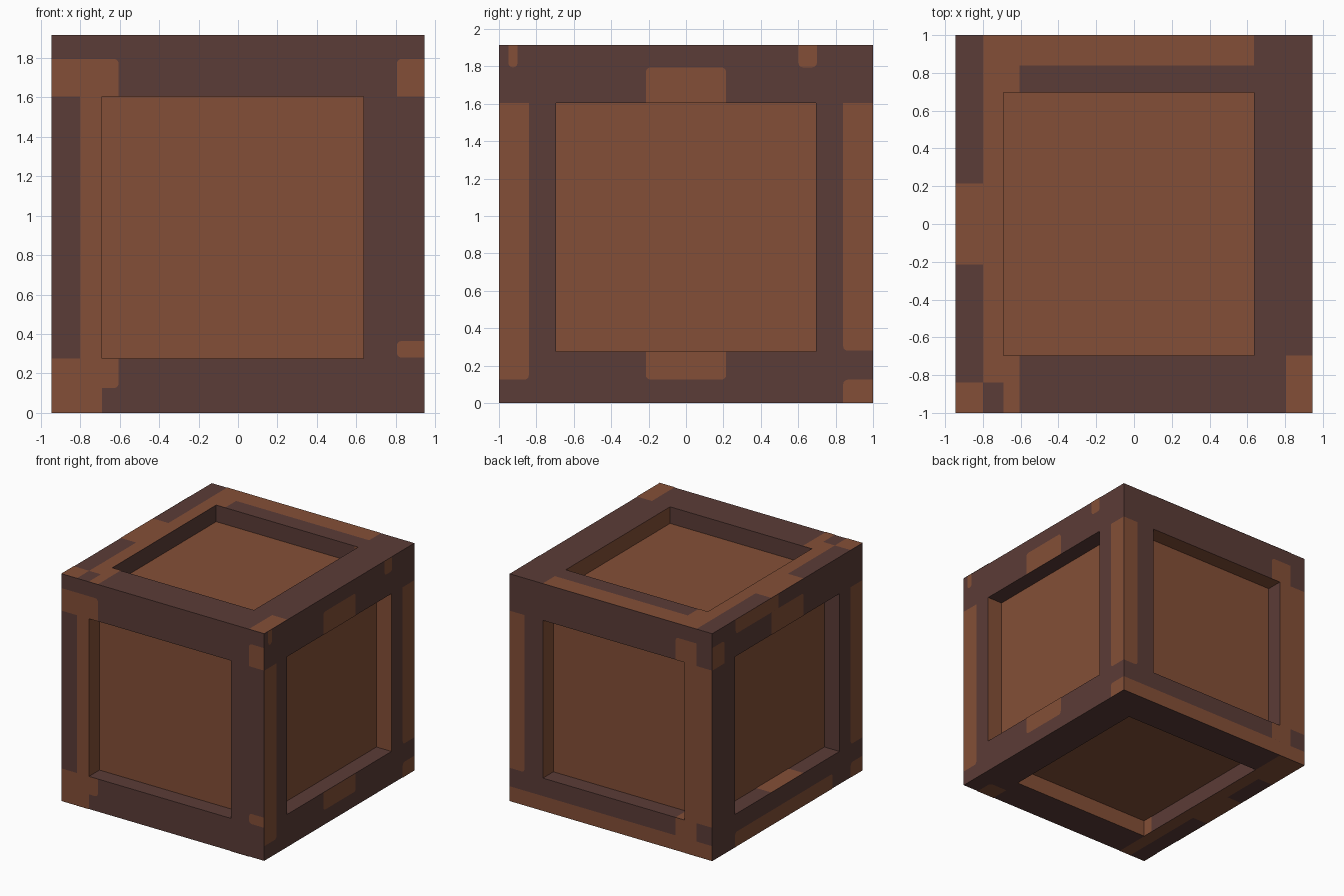
import bpy, bmesh, math
from mathutils import Vector

cube = bpy.data.objects.get("Cube")
if cube:
    bpy.data.objects.remove(cube, do_unlink=True)


def material(name, rgb):
    m = bpy.data.materials.new(name)
    m.use_nodes = True
    m.diffuse_color = (*rgb, 1)
    m.node_tree.nodes["Principled BSDF"].inputs["Base Color"].default_value = (*rgb, 1)
    return m


DARK = material("dark_brown", (0.105, 0.045, 0.038))
LIGHT = material("light_brown", (0.231, 0.078, 0.038))

# Outer bounds, panel openings and recess depth
LO, HI = (-0.945, -1, 0), (0.945, 1, 1.915)
OPEN_LO, OPEN_HI = (-0.69, -0.695, 0.275), (0.635, 0.695, 1.605)
DEPTH = 0.14
ROUND = 0.025
LIFT = 0.002

# Named spans across the frame boards, from which every worn patch is made
x_all = (LO[0], HI[0])
x_rim = (LO[0], -0.8)
x_rail = (-0.8, OPEN_LO[0])
x_board = (LO[0], OPEN_LO[0])
x_lap = (-0.8, -0.605)
x_shoulder = (LO[0], -0.605)
x_step = (OPEN_LO[0], -0.605)
x_long = (-0.8, OPEN_HI[0])
x_far = (0.805, HI[0])
y_all = (LO[1], HI[1])
y_front = (LO[1], -0.84)
y_back = (0.84, HI[1])
y_mid = (-0.215, 0.215)
y_sill = (LO[1], OPEN_LO[1])
y_head = (OPEN_HI[1], HI[1])
y_rail = (-0.84, HI[1])
y_notch = (-0.84, OPEN_LO[1])
z_foot = (LO[2], 0.125)
z_low = (0.125, OPEN_LO[2])
z_base = (LO[2], OPEN_LO[2])
z_post = (0.28, OPEN_HI[2])
z_high = (OPEN_HI[2], 1.795)
z_tall = (LO[2], 1.795)
z_tip = (1.795, HI[2])

# Each side: axis, direction, light recess walls, worn patches as pairs of spans
SIDES = {
    "front": (1, -1, ("u_low", "v_high"), [
        (x_rail, z_tall), (x_shoulder, z_high), (x_board, z_base),
        (x_lap, z_low), (x_far, z_high), (x_far, (0.28, 0.365))]),
    "back": (1, 1, ("u_high", "v_high"), [
        (x_far, z_post), (x_all, z_foot), (x_lap, z_high),
        (x_rail, z_tall), (x_board, z_post), (x_lap, z_low)]),
    "left": (0, 1, ("u_low", "u_high"), [
        (y_front, (0.125, OPEN_HI[2])), ((-0.95, -0.9), z_tip), ((0.6, 0.7), z_tip),
        (y_mid, z_high), (y_mid, z_low), (y_back, z_post), (y_back, z_foot)]),
    "right": (0, -1, (), [
        (y_back, z_high), ((0.12, 0.69), z_tip), (y_mid, z_high),
        (y_front, z_post), ((-0.6, 0.7), z_foot), (y_front, z_foot)]),
    "top": (2, 1, ("u_high",), [
        (x_long, y_back), (x_rail, y_rail), (x_lap, y_head), (x_board, y_mid),
        (x_rim, y_front), (x_step, y_sill), (x_lap, y_notch), (x_far, y_sill)]),
    "bottom": (2, -1, ("u_high", "v_low"), [
        (x_rail, y_all), (x_board, y_mid), (x_board, (0.6, HI[1])),
        ((OPEN_HI[0], 0.8), y_front)]),
}


def point(axis, u, v, w):
    p = [u, v]
    p.insert(axis, w)
    return Vector(p)


def spans(axis, lo, hi):
    return [(lo[i], hi[i]) for i in range(3) if i != axis]


def corners(rect):
    (u0, u1), (v0, v1) = rect
    return [(u0, v0), (u1, v0), (u1, v1), (u0, v1)]


def finish(name, bm, mats):
    mesh = bpy.data.meshes.new(name)
    bm.to_mesh(mesh)
    bm.free()
    for m in mats:
        mesh.materials.append(m)
    bpy.context.collection.objects.link(bpy.data.objects.new(name, mesh))


def outline(rect, others, limits):
    """Rectangle with rounded corners wherever a corner stands free."""
    pts = []
    for i, (u, v) in enumerate(corners(rect)):
        joined = any(a[0] <= u <= a[1] and b[0] <= v <= b[1] for a, b in others)
        if joined or any(u in a or v in b for a, b in limits):
            pts.append((u, v))
            continue
        cu = u + math.copysign(ROUND, sum(rect[0]) / 2 - u)
        cv = v + math.copysign(ROUND, sum(rect[1]) / 2 - v)
        for k in range(4):
            a = math.pi + i * math.pi / 2 + k * math.pi / 6
            pts.append((cu + ROUND * math.cos(a), cv + ROUND * math.sin(a)))
    return pts


def flat_face(bm, axis, sign, pts, w):
    f = bm.faces.new([bm.verts.new(point(axis, u, v, w)) for u, v in pts])
    f.normal_update()
    if f.normal[axis] * sign < 0:
        f.normal_flip()


# Crate body: six framed sides with sunken panels
body = bmesh.new()
for axis, sign, light_walls, _ in SIDES.values():
    w = HI[axis] if sign > 0 else LO[axis]
    outer = corners(spans(axis, LO, HI))
    inner = corners(spans(axis, OPEN_LO, OPEN_HI))
    rim, lip, floor = [[body.verts.new(point(axis, u, v, h)) for u, v in ring]
                       for ring, h in ((outer, w), (inner, w), (inner, w - sign * DEPTH))]
    for i, wall in enumerate(("v_low", "u_high", "v_high", "u_low")):
        j = (i + 1) % 4
        body.faces.new((rim[i], rim[j], lip[j], lip[i]))
        f = body.faces.new((lip[i], lip[j], floor[j], floor[i]))
        f.material_index = int(wall in light_walls)
    body.faces.new(floor).material_index = 1
bmesh.ops.remove_doubles(body, verts=body.verts, dist=0.0001)
bmesh.ops.recalc_face_normals(body, faces=body.faces)
finish("crate_body", body, [DARK, LIGHT])

# Worn light patches laid on the frame
for name, (axis, sign, _, patches) in SIDES.items():
    bm = bmesh.new()
    w = HI[axis] if sign > 0 else LO[axis]
    limits = (spans(axis, LO, HI), spans(axis, OPEN_LO, OPEN_HI))
    for n, rect in enumerate(patches):
        pts = outline(rect, patches[:n] + patches[n + 1:], limits)
        flat_face(bm, axis, sign, pts, w + sign * LIFT * (1 + n / 10))
    finish(name + "_worn_patches", bm, [LIGHT])

# Small patches continuing into the recess walls
bm = bmesh.new()
sill, cheek = OPEN_LO[2] + LIFT, OPEN_LO[0] + LIFT
flat_face(bm, 2, 1, corners(((LO[0], LO[0] + DEPTH), y_mid)), sill)
flat_face(bm, 2, 1, corners((x_step, (HI[1] - DEPTH, HI[1]))), sill)
flat_face(bm, 0, 1, corners(((LO[1], LO[1] + DEPTH), (1.52, OPEN_HI[2]))), cheek)
flat_face(bm, 0, 1, corners(((OPEN_LO[1], -0.6), (LO[2], DEPTH))), cheek)
flat_face(bm, 1, -1, corners(((0.6, OPEN_HI[0]), (HI[2] - DEPTH, HI[2]))), OPEN_HI[1] - LIFT)
finish("recess_worn_patches", bm, [LIGHT])
